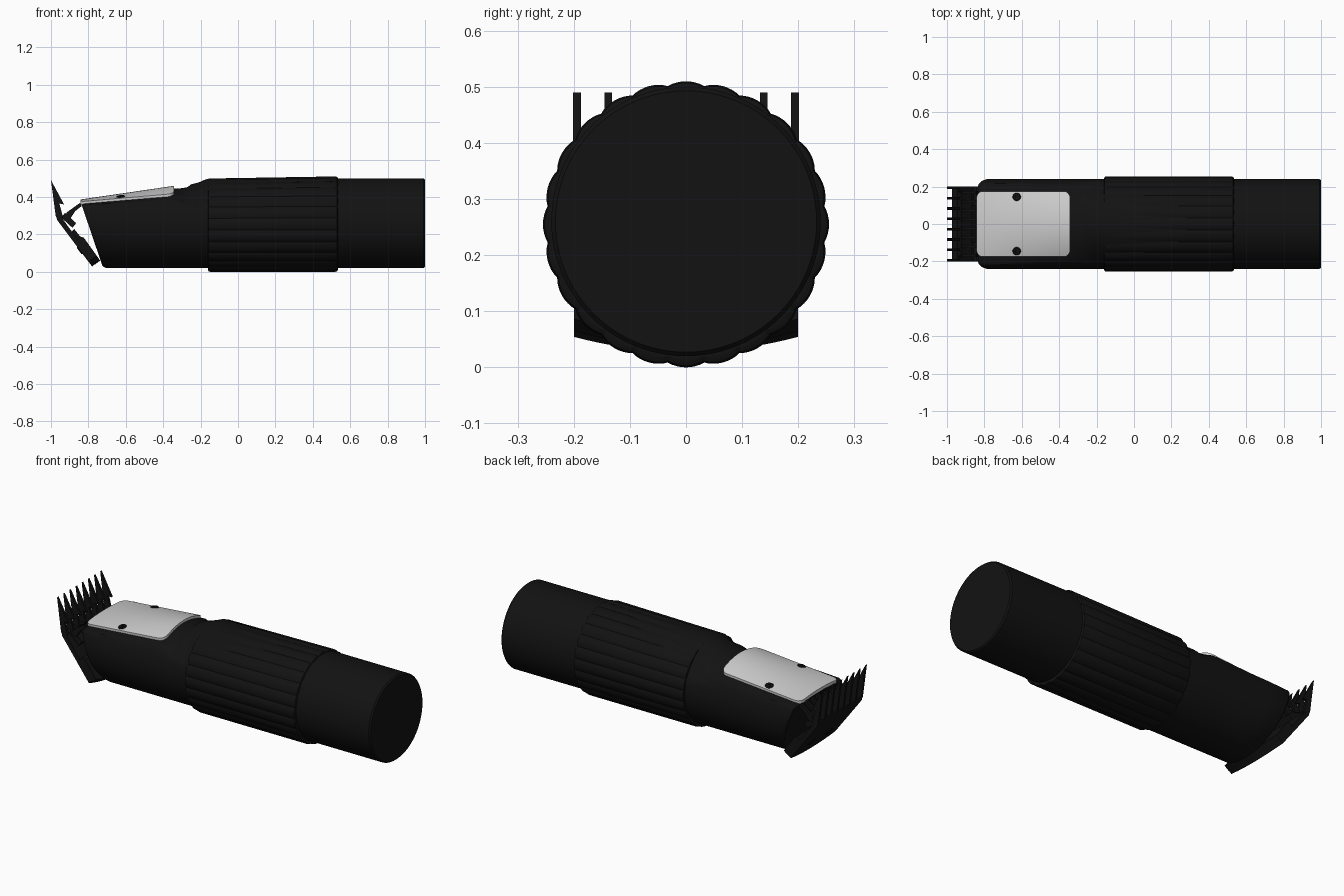
import bpy, math
from math import sin, cos, pi

if "Cube" in bpy.data.objects:
    bpy.data.objects.remove(bpy.data.objects["Cube"])

black = bpy.data.materials.new("black")
black.diffuse_color = (0.006, 0.006, 0.006, 1)
black.use_nodes = True
black.node_tree.nodes["Principled BSDF"].inputs["Base Color"].default_value = black.diffuse_color


def make(name, verts, faces, mat=black, angle=30):
    me = bpy.data.meshes.new(name)
    me.from_pydata(verts, [], faces)
    ob = bpy.data.objects.new(name, me)
    bpy.context.collection.objects.link(ob)
    if mat:
        me.materials.append(mat)
    bpy.ops.object.select_all(action='DESELECT')
    ob.select_set(True)
    bpy.context.view_layer.objects.active = ob
    bpy.ops.object.mode_set(mode='EDIT')
    bpy.ops.mesh.select_all(action='SELECT')
    bpy.ops.mesh.normals_make_consistent(inside=False)
    bpy.ops.object.mode_set(mode='OBJECT')
    bpy.ops.object.shade_smooth_by_angle(angle=math.radians(angle))
    return ob


def loft(name, rings, mat=black, angle=30):
    n = len(rings[0])
    faces = [(i*n + j, i*n + (j+1) % n, (i+1)*n + (j+1) % n, (i+1)*n + j)
             for i in range(len(rings)-1) for j in range(n)]
    faces += [tuple(range(n)), tuple(range((len(rings)-1)*n, len(rings)*n))]
    return make(name, [v for r in rings for v in r], faces, mat, angle)


def lerp(table, x):
    for (x0, a), (x1, b) in zip(table, table[1:]):
        if x <= x1:
            return a + (b - a) * max(0, (x - x0) / (x1 - x0))
    return table[-1][1]


# Body: one tube with a lowered, slightly domed head and a slanted nose
TOP = [(-0.84, 0.375), (-0.345, 0.445), (-0.29, 0.447), (-0.265, 0.453),
       (-0.245, 0.468), (-0.2, 0.48), (-0.16, 0.502)]
DOME = [(-0.84, 0.012), (-0.34, 0.042), (-0.16, 0.1)]


def body_ring(x, scale=1.0, n=96):
    ring = []
    for i in range(n):
        a = 2*pi*i/n
        y, z = 0.24*scale*cos(a), 0.26 + 0.24*scale*sin(a)
        if x < -0.16:
            cap = lerp(TOP, x) - lerp(DOME, x)*(y/0.175)**2 - (1-scale)*0.2
            z = min(z, max(cap, 0.26))
        shear = 0.34*max(0, min(1, (-0.16 - x)/0.68))
        ring.append((x + shear*(0.37 - z), y, z))
    return ring


stations = [-0.82, -0.7, -0.6, -0.5, -0.4, -0.345, -0.29, -0.265, -0.245,
            -0.22, -0.2, -0.18, -0.15, 0.53, 0.992]
loft("body", [body_ring(-0.84, 0.95), body_ring(-0.835, 0.975)]
     + [body_ring(x) for x in stations] + [body_ring(1.0, 0.97)])


# Grip sleeve with shallow scallops
def grip_ring(x, d=0.0, n=192):
    t = (x + 0.16)/0.69
    ring = []
    for i in range(n):
        a = 2*pi*i/n
        r = 0.2485 + 0.0065*abs(cos(12*a))**0.8 - d
        s = sin(a)*(0.955 + 0.045*t if sin(a) > 0 else 1)
        ring.append((x, r*cos(a), 0.255 + r*s))
    return ring


loft("grip_sleeve", [grip_ring(-0.16, 0.012), grip_ring(-0.158, 0.003), grip_ring(-0.15),
                     grip_ring(0.52), grip_ring(0.53, 0.003), grip_ring(0.535, 0.012)])


# Curved metal cover plate with rounded corners
def plate_z(x, y):
    t = (x + 0.84)/0.5
    return 0.387 + 0.073*t - (0.012 + 0.03*t)*(y/0.175)**2


cols, rows, hw, cr = 32, 12, 0.175, 0.035
ys = [-hw*cos(pi*i/cols) for i in range(cols+1)]
verts = []
for y in ys:
    e = max(0, abs(y) - (hw - cr))
    cut = cr - math.sqrt(max(0, cr*cr - e*e))
    for j in range(rows+1):
        x = -0.842 + cut + (0.5 - 2*cut)*j/rows
        verts.append((x, y, plate_z(x, y)))
R = rows + 1
faces = [(i*R+j, i*R+j+1, (i+1)*R+j+1, (i+1)*R+j) for i in range(cols) for j in range(rows)]
N = len(verts)
verts += [(x, y, z - 0.018) for x, y, z in verts]
faces += [tuple(N + k for k in reversed(f)) for f in faces]
edge = ([i*R for i in range(cols+1)] + [cols*R + j for j in range(1, R)]
        + [i*R + rows for i in range(cols-1, -1, -1)] + [j for j in range(rows-1, 0, -1)])
faces += [(a, b, b+N, a+N) for a, b in zip(edge, edge[1:] + edge[:1])]
make("cover_plate", verts, faces, None)


# Extruded blade shapes; low points rise toward the sides to curve the heel
def slab(name, profile, y0, y1, n=1, curve=0.0):
    rings = []
    for i in range(n+1):
        y = y0 + (y1 - y0)*i/n
        k = curve*(y/0.2)**2
        rings.append([(x - 0.6*k, y, z + 0.8*k) if z < 0.1 else (x, y, z) for x, z in profile])
    return loft(name, rings)


slab("outer_blade", [(-0.78, 0.028), (-0.968, 0.278), (-0.972, 0.3), (-0.945, 0.292),
                     (-0.762, 0.045)], -0.2, 0.2, 20, 0.033)
slab("inner_blade", [(-0.765, 0.038), (-0.86, 0.17), (-0.842, 0.188), (-0.825, 0.183),
                     (-0.737, 0.06)], -0.2, 0.2, 20, 0.033)
slab("cutter_bar", [(-0.885, 0.235), (-0.945, 0.29), (-0.925, 0.315), (-0.865, 0.26)],
     -0.17, 0.17)
slab("blade_spacer", [(-0.84, 0.15), (-0.89, 0.215), (-0.875, 0.228), (-0.825, 0.165)],
     -0.1, 0.1)

# Comb teeth and shorter cutter teeth
for i in range(8):
    y = -0.194 + 0.388*i/7
    slab("comb_tooth", [(-0.96, 0.27), (-0.975, 0.3), (-1.0, 0.49), (-0.93, 0.36),
                        (-0.955, 0.365), (-0.935, 0.29)], y-0.007, y+0.007)
    yc = y*0.87
    slab("cutter_tooth", [(-0.93, 0.29), (-0.915, 0.318), (-0.845, 0.368), (-0.835, 0.352),
                          (-0.87, 0.325), (-0.9, 0.28)], yc-0.008, yc+0.008)


# Screws on the cover plate and the blade
def screw(name, loc, tilt, r):
    prof = [(r, -0.012), (r, 0.002), (r*0.8, 0.006), (r*0.35, 0.006), (r*0.3, 0.001)]
    ob = loft(name, [[(q*cos(2*pi*i/24), q*sin(2*pi*i/24), h) for i in range(24)]
                     for q, h in prof])
    ob.location, ob.rotation_euler = loc, tilt


for s in (-1, 1):
    screw("cover_screw", (-0.627, s*0.145, plate_z(-0.627, 0.145)), (-s*0.2, -0.14, 0), 0.022)
    screw("blade_screw", (-0.845, s*0.08, 0.115), (0, math.radians(-127), 0), 0.025)
